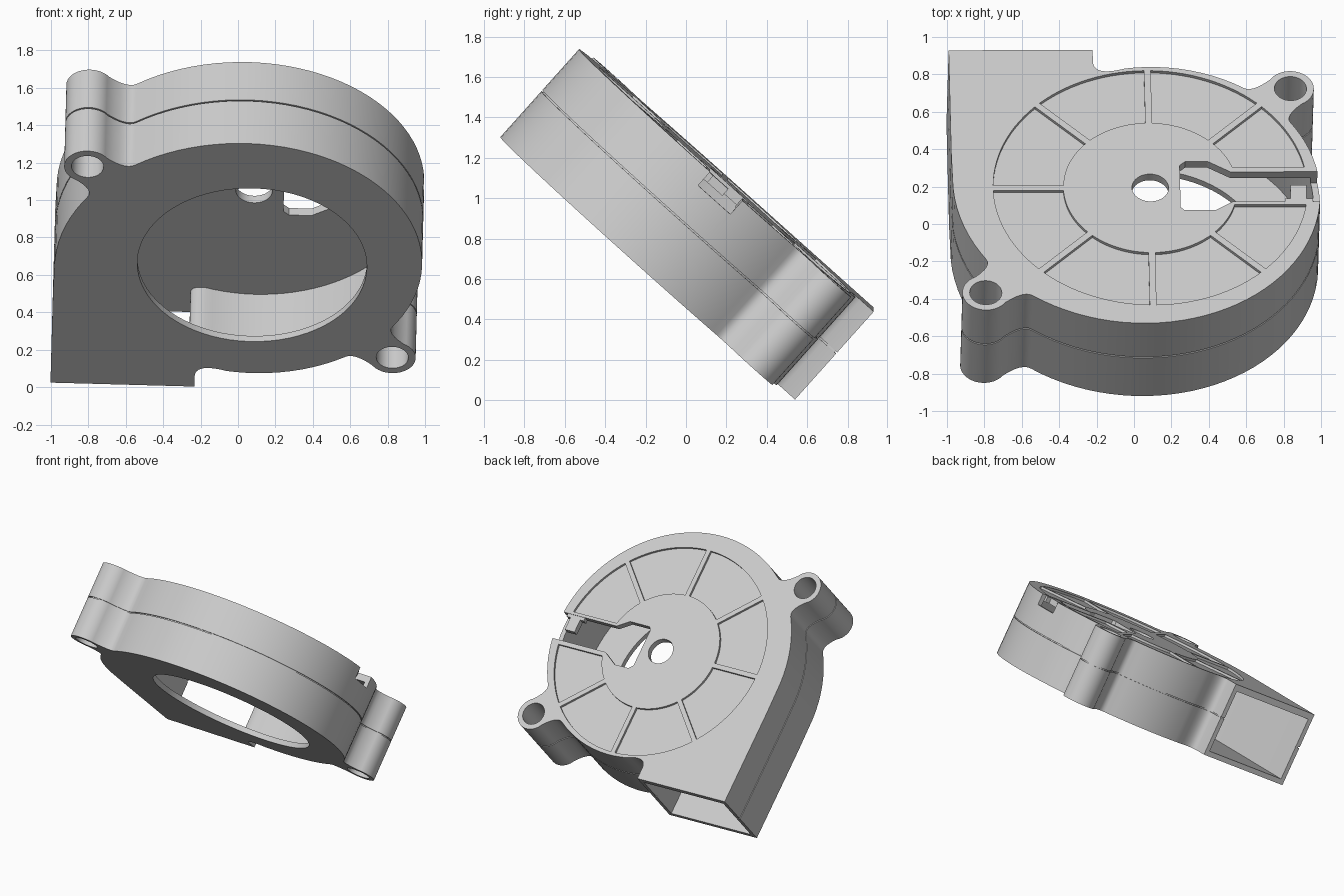
import bpy, bmesh
from math import sin, cos, pi, radians, asin, hypot, atan2
from mathutils import Matrix, Vector

if "Cube" in bpy.data.objects:
    bpy.data.objects.remove(bpy.data.objects["Cube"])

# Tilted local frame: u across, v toward the outlet, w out of the top face
N = Vector((0.02, 0.667, 0.745)).normalized()
U = Vector((1, 0, -0.028))
U = (U - N * U.dot(N)).normalized()
V = N.cross(U)
FRAME = Matrix.Translation((0.087, 0.194, 1.088)) @ Matrix((U, V, N)).transposed().to_4x4()

DEPTH = 0.584
SEAM = -0.275
BOSSES = [(0.763, 0.711), (-0.894, -0.752)]
BOSS_R, HOLE_R = 0.125, 0.086


def spiral(t, inset=0.0):
    """Scroll curve; t counts quarter turns clockwise from +v."""
    r = 0.866 + 0.0315 * t + 0.0105 * t * t - inset
    return (r * sin(t * pi / 2), r * cos(t * pi / 2))


def bezier(a, c, b, n=6):
    return [tuple((1 - s) ** 2 * a[k] + 2 * s * (1 - s) * c[k] + s * s * b[k] for k in (0, 1))
            for s in (i / n for i in range(n + 1))]


def arc(cx, cy, r, a0, a1, n):
    return [(cx + r * cos(a0 + (a1 - a0) * i / n), cy + r * sin(a0 + (a1 - a0) * i / n))
            for i in range(n + 1)]


def circle(cx, cy, r, n=48):
    return arc(cx, cy, r, 0, 2 * pi, n)[:-1]


def sweep(t0, t1, inset=0.0):
    n = max(2, int((t1 - t0) * 24))
    return [spiral(t0 + (t1 - t0) * i / n, inset) for i in range(n + 1)]


def housing_outline():
    pts = [(-0.29, 0.987)] + bezier((-0.29, 0.90), (-0.285, 0.80), spiral(-0.09), 10)
    t = -0.06
    for bx, by in BOSSES:
        a, r = atan2(by, bx), hypot(bx, by)
        tb = ((pi / 2 - a) % (2 * pi)) / (pi / 2)
        near, far = 0.14 / r / (pi / 2), 0.21 / r / (pi / 2)
        lobe = arc(bx, by, BOSS_R, a + radians(105), a - radians(105), 28)
        pts += sweep(t, tb - far)[:-1]
        pts += bezier(spiral(tb - far), spiral(tb - near), lobe[0])
        pts += lobe[1:-1]
        pts += bezier(lobe[-1], spiral(tb + near), spiral(tb + far))
        t = tb + far + 0.03
    return pts + sweep(t, 3.0) + [(-1.06, 0.25), (-1.06, 0.987)]


def inset_outline(pts, d):
    """Move a clockwise outline inward by d."""
    out = []
    for i, p in enumerate(pts):
        a, b = Vector(pts[i - 1]), Vector(pts[(i + 1) % len(pts)])
        e = (b - a).normalized()
        out.append((p[0] + e.y * d, p[1] - e.x * d))
    return out


def prism(name, pts, w0, w1):
    bm = bmesh.new()
    low = [bm.verts.new((x, y, w0)) for x, y in pts]
    top = [bm.verts.new((x, y, w1)) for x, y in pts]
    bm.faces.new(low)
    bm.faces.new(top)
    for i in range(len(pts)):
        j = (i + 1) % len(pts)
        bm.faces.new((low[i], low[j], top[j], top[i]))
    bmesh.ops.recalc_face_normals(bm, faces=bm.faces)
    me = bpy.data.meshes.new(name)
    bm.to_mesh(me)
    bm.free()
    ob = bpy.data.objects.new(name, me)
    bpy.context.collection.objects.link(ob)
    return ob


def carve(ob, cutters):
    """Subtract each (outline, w0, w1) prism from the object."""
    helpers = []
    for pts, w0, w1 in cutters:
        c = prism("cutter", pts, w0, w1)
        c.hide_render = True
        m = ob.modifiers.new("cut", 'BOOLEAN')
        m.operation, m.solver, m.object = 'DIFFERENCE', 'EXACT', c
        helpers.append(c)
    dg = bpy.context.evaluated_depsgraph_get()
    me = bpy.data.meshes.new_from_object(ob.evaluated_get(dg))
    ob.modifiers.clear()
    ob.data = me
    for c in helpers:
        bpy.data.objects.remove(c)


def sector(a0, a1, d0, d1, r0=0.465, r1=0.84):
    """Ring sector whose straight sides keep distances d0, d1 from the spokes."""
    return (arc(0, 0, r1, a0 + asin(d0 / r1), a1 - asin(d1 / r1), 14)
            + arc(0, 0, r0, a1 - asin(d1 / r0), a0 + asin(d0 / r0), 14))


def rect(x0, x1, y0, y1):
    return [(x0, y0), (x1, y0), (x1, y1), (x0, y1)]


outline = housing_outline()
cavity = ([(-0.325, 1.1)] + bezier((-0.325, 0.84), (-0.33, 0.775), spiral(-0.19, 0.035))
          + sweep(-0.16, 3.0, 0.035) + [(-1.025, 0.25), (-1.025, 1.1)])
holes = [(circle(x, y, HOLE_R, 32), -0.7, 0.1) for x, y in BOSSES]

# Lower half with the round air inlet
lower = prism("lower_housing", outline, -DEPTH, SEAM - 0.004)
carve(lower, [(cavity, -DEPTH + 0.04, 0.1), (circle(0, 0, 0.614, 72), -0.7, -0.4)] + holes)

# Recessed strip that forms the seam between the halves
seam = prism("seam_strip", inset_outline(outline, 0.01), SEAM - 0.004, SEAM + 0.004)
carve(seam, [(cavity, -0.5, 0.1)] + holes)

# Upper half: hub hole, wire slot and shallow pockets between the spokes
slot = [(0.16, 0.16), (0.19, 0.188), (0.31, 0.188), (0.43, 0.114), (1.1, 0.114),
        (1.1, -0.1), (0.44, -0.1), (0.35, -0.16), (0.18, -0.16), (0.16, -0.14)]
pockets = []
for i in range(8):
    d0 = 0.148 if i == 0 else 0.018
    d1 = 0.122 if i == 7 else 0.018
    pockets.append((sector(i * pi / 4, (i + 1) * pi / 4, d0, d1), -0.018, 0.1))
upper = prism("upper_housing", outline, SEAM + 0.004, 0)
carve(upper, [(cavity, -0.5, -0.05), (circle(0, 0, 0.098), -0.2, 0.1), (slot, -0.09, 0.1)]
      + holes + pockets)

# Wire retaining clip in the slot
clip = prism("wire_clip", [(0.72, -0.105), (0.72, -0.075), (0.75, -0.075), (0.75, 0.025),
                           (0.835, 0.025), (0.835, -0.075), (0.87, -0.075), (0.87, -0.105)],
             -0.05, -0.005)

for ob in (lower, seam, upper, clip):
    ob.data.transform(FRAME)
    bpy.ops.object.select_all(action='DESELECT')
    ob.select_set(True)
    bpy.context.view_layer.objects.active = ob
    bpy.ops.object.shade_smooth_by_angle(angle=radians(25))
